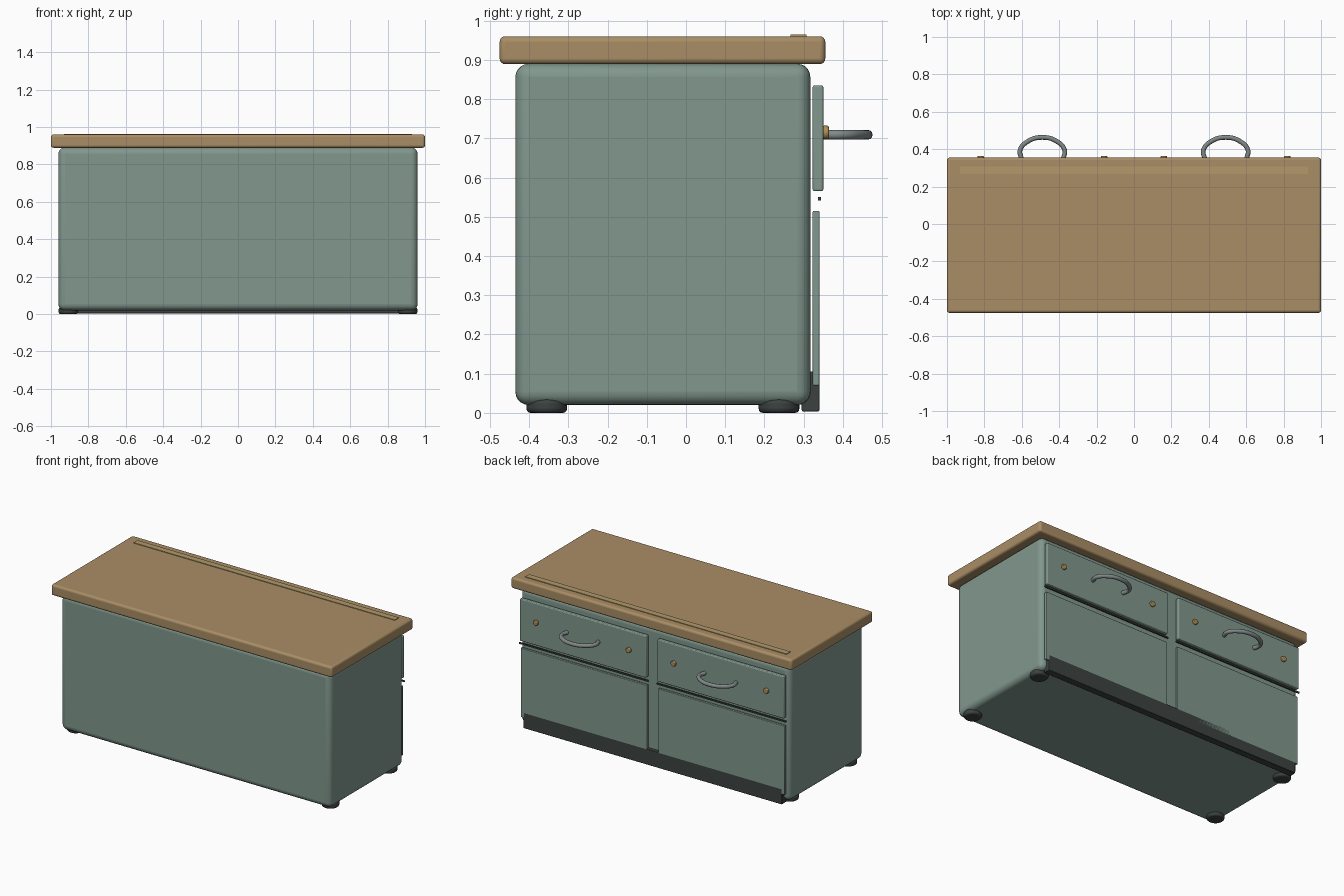
import bpy, bmesh, math
from mathutils import Matrix

if "Cube" in bpy.data.objects:
    bpy.data.objects.remove(bpy.data.objects["Cube"])


def material(name, rgb):
    m = bpy.data.materials.new(name)
    m.diffuse_color = (*rgb, 1)
    m.use_nodes = True
    m.node_tree.nodes["Principled BSDF"].inputs["Base Color"].default_value = m.diffuse_color
    return m


GREEN = material("sage_paint", (0.22, 0.31, 0.27))
WOOD = material("wood", (0.40, 0.27, 0.13))
INLAY = material("light_wood", (0.44, 0.32, 0.15))
DARK = material("dark_rubber", (0.045, 0.055, 0.05))
BRASS = material("brass", (0.42, 0.27, 0.09))
STEEL = material("steel", (0.22, 0.25, 0.25))


def finish(ob, mat, bevel, segments=3):
    ob.data.materials.append(mat)
    if bevel:
        mod = ob.modifiers.new("bevel", 'BEVEL')
        mod.width, mod.segments = bevel, segments
        mod.limit_method = 'ANGLE'
    bpy.ops.object.select_all(action='DESELECT')
    ob.select_set(True)
    bpy.context.view_layer.objects.active = ob
    bpy.ops.object.shade_smooth_by_angle(angle=math.radians(40))
    return ob


def new_object(name, bm):
    me = bpy.data.meshes.new(name)
    bm.to_mesh(me)
    bm.free()
    ob = bpy.data.objects.new(name, me)
    bpy.context.collection.objects.link(ob)
    return ob


def box(name, x, y, z, mat, bevel=0.0, segments=3):
    bm = bmesh.new()
    size = [b - a for a, b in (x, y, z)]
    mid = [(a + b) / 2 for a, b in (x, y, z)]
    bmesh.ops.create_cube(bm, size=1, matrix=Matrix.Translation(mid) @ Matrix.Diagonal((*size, 1)))
    return finish(new_object(name, bm), mat, bevel, segments)


def cylinder(name, loc, radius, depth, mat, bevel, along_y=False):
    bm = bmesh.new()
    rot = Matrix.Rotation(math.pi / 2, 4, 'X') if along_y else Matrix()
    bmesh.ops.create_cone(bm, cap_ends=True, segments=32, radius1=radius, radius2=radius,
                          depth=depth, matrix=Matrix.Translation(loc) @ rot)
    return finish(new_object(name, bm), mat, bevel)


def handle(name, cx, z):
    cu = bpy.data.curves.new(name, 'CURVE')
    cu.dimensions = '3D'
    cu.bevel_depth, cu.bevel_resolution = 0.0125, 4
    cu.resolution_u, cu.use_fill_caps = 10, True
    pts = [(-0.112, 0.349), (-0.119, 0.395), (-0.072, 0.445), (0, 0.463),
           (0.072, 0.445), (0.119, 0.395), (0.112, 0.349)]
    sp = cu.splines.new('BEZIER')
    sp.bezier_points.add(len(pts) - 1)
    for bp, (px, py) in zip(sp.bezier_points, pts):
        bp.co = (cx + px, py, z)
        bp.handle_left_type = bp.handle_right_type = 'AUTO'
    cu.materials.append(STEEL)
    ob = bpy.data.objects.new(name, cu)
    bpy.context.collection.objects.link(ob)


# Carcass, worktop, inlay strip and plinth
box("cabinet_body", (-0.96, 0.96), (-0.435, 0.317), (0.02, 0.89), GREEN, 0.034, 5)
box("worktop", (-1, 1), (-0.475, 0.355), (0.889, 0.96), WOOD, 0.014, 4)
box("top_inlay", (-0.93, 0.93), (0.267, 0.307), (0.955, 0.964), INLAY)
box("plinth", (-0.92, 0.92), (0.295, 0.34), (0.004, 0.105), DARK, 0.003, 2)

for side, s in (("left", -1), ("right", 1)):
    cx = 0.49 * s
    xr = (cx - 0.45, cx + 0.45)
    # Drawer front, door and shadow strip between them
    box(side + "_drawer_front", xr, (0.323, 0.35), (0.565, 0.835), GREEN, 0.005)
    box(side + "_door", xr, (0.323, 0.34), (0.07, 0.515), GREEN, 0.003, 2)
    box(side + "_divider_strip", (cx - 0.46, cx + 0.46), (0.336, 0.344), (0.541, 0.55), DARK)
    # Handle and knobs
    handle(side + "_handle", cx, 0.709)
    for k in (-0.33, 0.33):
        cylinder(side + "_knob", (cx + k, 0.356, 0.715), 0.017, 0.016, BRASS, 0.004, True)
    # Feet
    for y in (-0.355, 0.237):
        cylinder(side + "_foot", (0.907 * s, y, 0.0175), 0.052, 0.035, DARK, 0.011)
